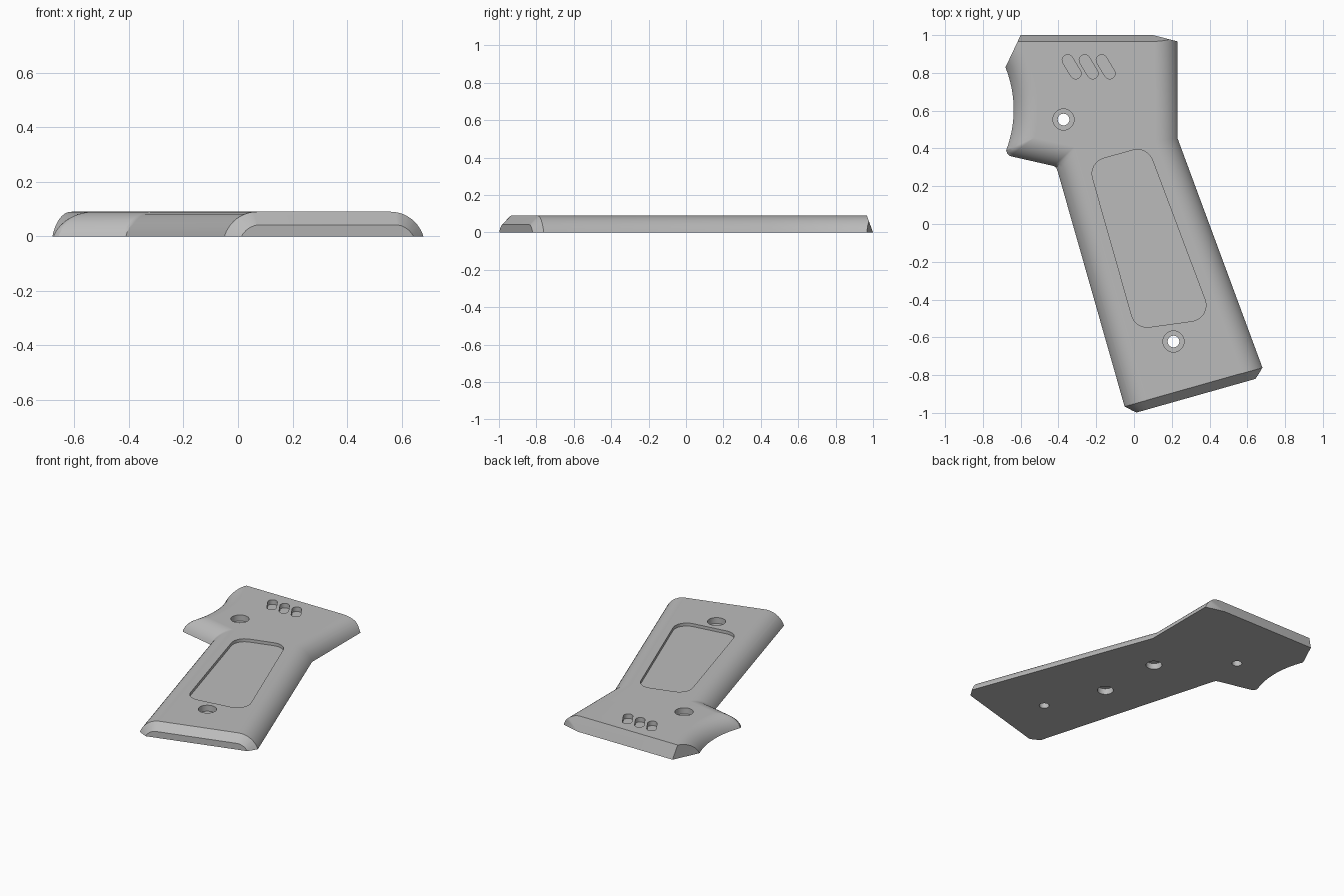
import bpy, bmesh, math
from mathutils import Vector

if "Cube" in bpy.data.objects:
    bpy.data.objects.remove(bpy.data.objects["Cube"])

H = 0.09                       # panel thickness
R = 0.13                       # edge rounding radius
THETA = math.acos(1 - H / R)   # sweep of the rounding arc
STEPS = 10

grey = bpy.data.materials.new("plain grey")
grey.use_nodes = True
grey.diffuse_color = (0.5, 0.5, 0.5, 1)
grey.node_tree.nodes["Principled BSDF"].inputs["Base Color"].default_value = grey.diffuse_color


def make_object(name, bm):
    mesh = bpy.data.meshes.new(name)
    bmesh.ops.recalc_face_normals(bm, faces=bm.faces)
    bm.to_mesh(mesh)
    bm.free()
    obj = bpy.data.objects.new(name, mesh)
    obj.data.materials.append(grey)
    bpy.context.collection.objects.link(obj)
    return obj


def loft(bm, rings):
    """Skin a stack of closed rings and cap both ends."""
    loops = [[bm.verts.new(p) for p in ring] for ring in rings]
    for low, high in zip(loops, loops[1:]):
        for i in range(len(low)):
            j = (i + 1) % len(low)
            bm.faces.new((low[i], low[j], high[j], high[i]))
    bm.faces.new(loops[0][::-1])
    bm.faces.new(loops[-1])


def slice_off(bm, point, normal):
    """Remove everything beyond a plane and close the cut."""
    geom = bm.verts[:] + bm.edges[:] + bm.faces[:]
    bmesh.ops.bisect_plane(bm, geom=geom, dist=1e-6, plane_co=point,
                           plane_no=Vector(normal).normalized(), clear_outer=True)
    bmesh.ops.holes_fill(bm, edges=[e for e in bm.edges if e.is_boundary], sides=0)


# Outline as pairs: foot of the rounded edge, and where it meets the flat top
pairs = [
    ((-0.672, 0.375), (-0.528, 0.457)),
    ((-0.658, 0.36), (-0.528, 0.457)),
    ((-0.425, 0.307), (-0.316, 0.41)),
    ((-0.411, 0.298), (-0.312, 0.408)),
    ((-0.403, 0.275), (-0.308, 0.395)),
    ((-0.009, -1.11), (0.111, -1.076)),
    ((0.732, -0.901), (0.615, -0.944)),
    ((0.23, 0.455), (0.105, 0.434)),
    ((0.23, 1.15), (0.105, 1.15)),
]
# Concave thumb scoop on the left edge
ARC_X, ARC_Y, ARC_R = -1.235, 0.605, 0.598
for i in range(25):
    t = i / 24
    pair = []
    for radius, y_end in ((ARC_R, 0.39), (ARC_R + 0.125, 0.457)):
        y = 1.05 + t * (y_end - 1.05)
        pair.append((ARC_X + math.sqrt(radius ** 2 - (y - ARC_Y) ** 2), y))
    pairs.append(tuple(pair))

rings = []
for k in range(STEPS + 1):
    phi = THETA * (1 - k / STEPS)
    t = 1 - math.sin(phi) / math.sin(THETA)
    z = H - R * (1 - math.cos(phi))
    rings.append([Vector((*a, z)).lerp(Vector((*b, z)), t) for a, b in pairs])
bm = bmesh.new()
loft(bm, rings)
bmesh.ops.remove_doubles(bm, verts=bm.verts, dist=1e-5)
bmesh.ops.recalc_face_normals(bm, faces=bm.faces)

# Top end: sloping face and the two upright corner cuts
slice_off(bm, (0, 1, 0), (0, 0.09, 0.033))
slice_off(bm, (-0.6, 1, 0), (-0.18, 0.085, 0))
slice_off(bm, (0.1, 1, 0), (0.033, 0.13, 0))

# Butt end: flat face with a chamfer following the rounded section
end = Vector((0.272, -0.962, 0))
side = Vector((0.962, 0.272, 0))
slice_off(bm, (0.01, -0.999, 0), end)
for corner, sign in ((Vector((-0.05, -0.966, 0)), -1), (Vector((0.68, -0.76, 0)), 1)):
    for k in range(7):
        phi = THETA * (1 - k / 6)
        inset = R * (math.sin(THETA) - math.sin(phi))
        point = corner - side * sign * inset
        point.z = H - R * (1 - math.cos(phi))
        outward = side * sign * math.sin(phi) + Vector((0, 0, math.cos(phi)))
        slice_off(bm, point, end + outward)
panel = make_object("grip_panel", bm)


def cut(name, outline, z0, z1):
    """Subtract an upright prism from the panel."""
    cb = bmesh.new()
    loft(cb, [[(p[0], p[1], z) for p in outline] for z in (z0, z1)])
    cutter = make_object(name, cb)
    cutter.hide_render = True
    mod = panel.modifiers.new(name, "BOOLEAN")
    mod.operation = "DIFFERENCE"
    mod.solver = "EXACT"
    mod.object = cutter
    bpy.context.view_layer.objects.active = panel
    bpy.ops.object.modifier_apply(modifier=mod.name)
    bpy.data.objects.remove(cutter)


def circle(x, y, r, n=32):
    return [(x + r * math.cos(math.tau * i / n), y + r * math.sin(math.tau * i / n))
            for i in range(n)]


def slot(x, y, dx, dy, r, n=10):
    """Capsule outline with end centres at +-(dx, dy)."""
    base = math.atan2(dy, dx) - math.pi / 2
    pts = []
    for s in (1, -1):
        for i in range(n + 1):
            a = base + math.pi * i / n + (0 if s > 0 else math.pi)
            pts.append((x + s * dx + r * math.cos(a), y + s * dy + r * math.sin(a)))
    return pts


def rounded(corners, r, n=8):
    """Polygon with its corners rounded by tangent arcs."""
    pts = []
    for i, c in enumerate(corners):
        c = Vector(c)
        u = (Vector(corners[i - 1]) - c).normalized()
        v = (Vector(corners[(i + 1) % len(corners)]) - c).normalized()
        half = u.angle(v) / 2
        mid = c + (u + v).normalized() * r / math.sin(half)
        a = c + u * r / math.tan(half) - mid
        b = c + v * r / math.tan(half) - mid
        full = a.angle(b)
        for k in range(n + 1):
            f = k / n
            pts.append(mid + (a * math.sin((1 - f) * full) + b * math.sin(f * full)) / math.sin(full))
    return pts


# Inlay recess
cut("recess", rounded([(-0.242, 0.325), (0.008, -0.556), (0.413, -0.5), (0.07, 0.412)], 0.085),
    H - 0.02, H + 0.05)

# Counterbored screw holes
for x, y in ((-0.373, 0.553), (0.209, -0.622)):
    cut("counterbore", circle(x, y, 0.056), H - 0.04, H + 0.05)
    cut("screw_hole", circle(x, y, 0.031), -0.05, H + 0.05)

# Slanted slots
for i in range(3):
    cut("slot", slot(-0.33 + 0.09 * i, 0.832, 0.021, -0.035, 0.029), H - 0.03, H + 0.05)

# Blind holes in the back
for x, y in ((0.01, 0.205), (0.04, -0.23)):
    cut("blind_hole", circle(x, y, 0.05), -0.05, 0.04)

# Shading
bpy.ops.object.select_all(action="DESELECT")
panel.select_set(True)
bpy.context.view_layer.objects.active = panel
bpy.ops.object.shade_smooth_by_angle(angle=math.radians(28))
weighted = panel.modifiers.new("weighted_normals", "WEIGHTED_NORMAL")
weighted.keep_sharp = True
